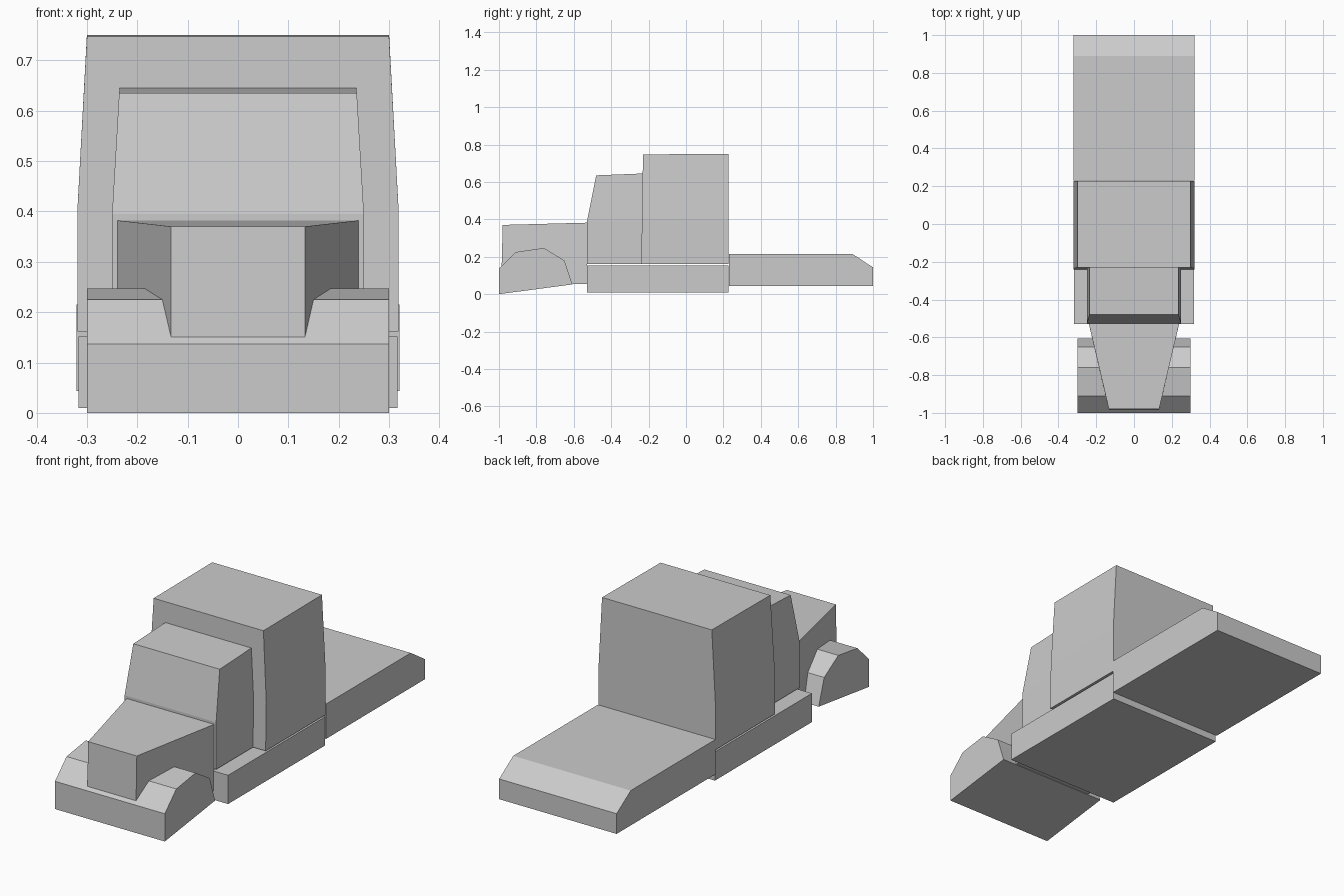
import bpy
import bmesh

if "Cube" in bpy.data.objects:
    bpy.data.objects.remove(bpy.data.objects["Cube"])


def prism(name, profile, bands=None):
    """Side profile of (y, z, half width) points, mirrored across x = 0."""
    n = len(profile)
    bm = bmesh.new()
    left = [bm.verts.new((-w, y, z)) for y, z, w in profile]
    right = [bm.verts.new((w, y, z)) for y, z, w in profile]
    for i in range(n):
        j = (i + 1) % n
        bm.faces.new((left[i], left[j], right[j], right[i]))
    for band in bands or [range(n)]:
        bm.faces.new([left[i] for i in band])
        bm.faces.new([right[i] for i in reversed(band)])
    bmesh.ops.recalc_face_normals(bm, faces=bm.faces)
    mesh = bpy.data.meshes.new(name)
    bm.to_mesh(mesh)
    bm.free()
    obj = bpy.data.objects.new(name, mesh)
    bpy.context.collection.objects.link(obj)
    return obj


def straight(points, w):
    return [(y, z, w) for y, z in points]


# Lower and upper side panels of a body that narrows towards the roof
two_bands = [(0, 1, 4, 5), (1, 2, 3, 4)]

# Front bumper and fenders
prism("front_fenders", straight([(-1, 0), (-1, 0.137), (-0.91, 0.225), (-0.76, 0.247),
                                 (-0.65, 0.18), (-0.607, 0.052)], 0.3))

# Tapered engine hood
prism("hood", [(-0.988, 0.055, 0.133), (-0.98, 0.37, 0.133),
               (-0.528, 0.382, 0.239), (-0.528, 0.055, 0.239)])

# Driver cab with sloped windscreen
prism("cab", [(-0.528, 0.162, 0.25), (-0.528, 0.395, 0.25), (-0.48, 0.635, 0.236),
              (-0.23, 0.645, 0.235), (-0.235, 0.395, 0.25), (-0.24, 0.162, 0.25)],
      two_bands)

# Tall sleeper compartment
prism("sleeper", [(-0.24, 0.162, 0.319), (-0.235, 0.4, 0.319), (-0.23, 0.747, 0.3),
                  (0.227, 0.75, 0.3), (0.227, 0.4, 0.319), (0.227, 0.162, 0.319)],
      two_bands)

# Step and fuel tank block
prism("side_steps", straight([(-0.53, 0.01), (-0.53, 0.152),
                              (0.227, 0.152), (0.227, 0.01)], 0.317))

# Rear chassis deck with chamfered tail
prism("rear_deck", straight([(0.229, 0.043), (0.229, 0.215), (0.89, 0.215),
                             (1, 0.143), (1, 0.043)], 0.321))
